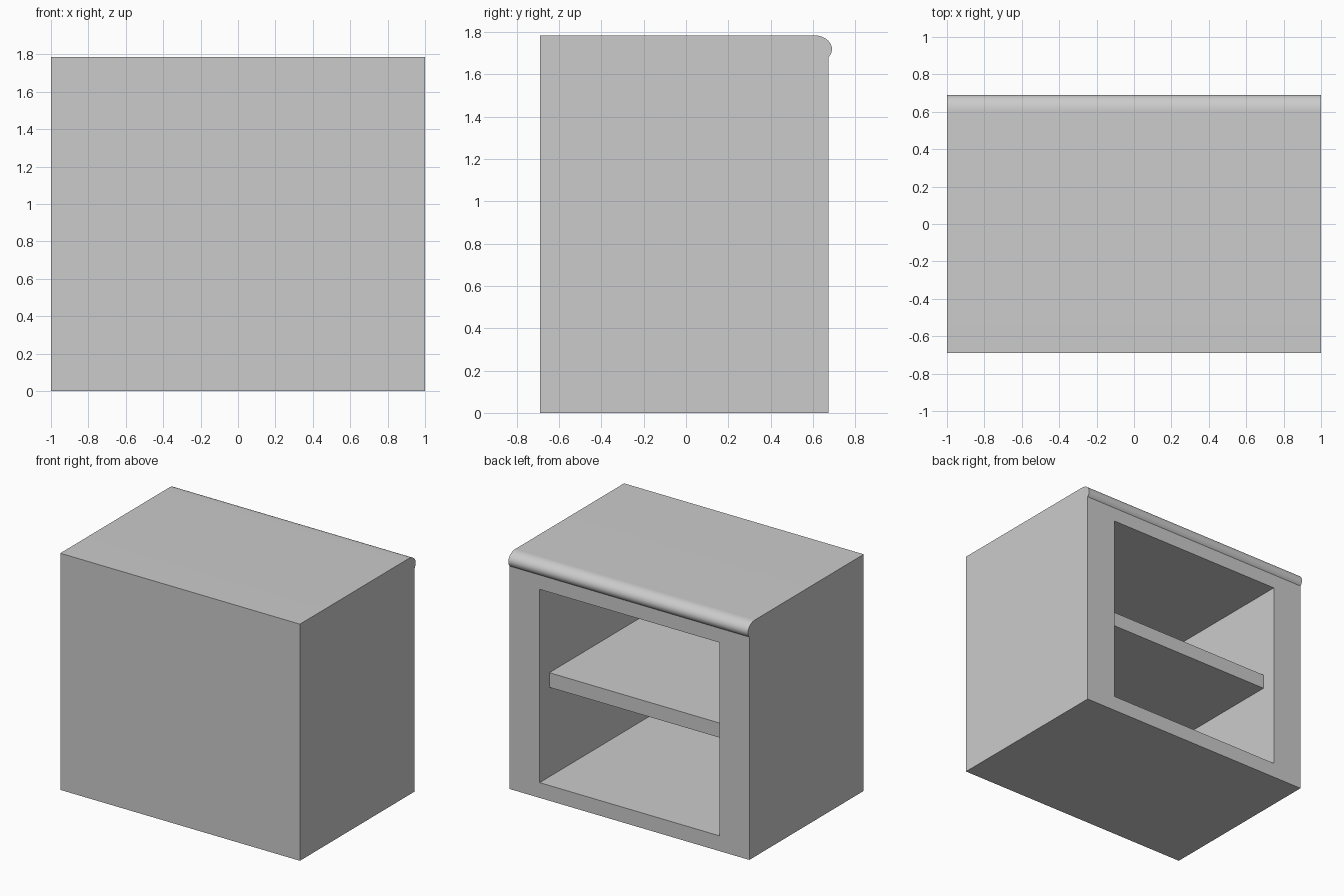
import bpy, bmesh
from math import sin, cos, radians

if "Cube" in bpy.data.objects:
    bpy.data.objects.remove(bpy.data.objects["Cube"])

# Key sizes
HALF_W, FRONT, BACK, TOP = 1.0, -0.69, 0.673, 1.785
IN_W, IN_FRONT, IN_LOW, IN_HIGH = 0.75, -0.65, 0.115, 1.573


def extrude_profile(name, pts, half_width):
    """Extrude a closed (y, z) profile along x, centred on x = 0."""
    bm = bmesh.new()
    face = bm.faces.new([bm.verts.new((-half_width, y, z)) for y, z in pts])
    ext = bmesh.ops.extrude_face_region(bm, geom=[face])
    verts = [v for v in ext["geom"] if isinstance(v, bmesh.types.BMVert)]
    bmesh.ops.translate(bm, verts=verts, vec=(2 * half_width, 0, 0))
    bmesh.ops.recalc_face_normals(bm, faces=bm.faces)
    mesh = bpy.data.meshes.new(name)
    bm.to_mesh(mesh)
    bm.free()
    obj = bpy.data.objects.new(name, mesh)
    bpy.context.collection.objects.link(obj)
    return obj


def rect(y0, y1, z0, z1):
    return [(y0, z0), (y1, z0), (y1, z1), (y0, z1)]


# Cabinet side profile, with the rounded lip along the top rear edge
lip = []
for i in range(25):
    a = radians(-36.9 + i * 126.9 / 24)
    lip.append((0.605 + 0.085 * cos(a), 1.72 + 0.065 * sin(a)))
profile = [(FRONT, 0), (BACK, 0)] + lip + [(FRONT, TOP)]
cabinet = extrude_profile("cabinet", profile, HALF_W)

# Hollow compartment opening to the rear
cutter = extrude_profile("compartment_cutter", rect(IN_FRONT, 1.0, IN_LOW, IN_HIGH), IN_W)
cutter.hide_render = True
mod = cabinet.modifiers.new("compartment", "BOOLEAN")
mod.operation = "DIFFERENCE"
mod.solver = "EXACT"
mod.object = cutter
bpy.context.view_layer.objects.active = cabinet
cabinet.select_set(True)
bpy.ops.object.modifier_apply(modifier=mod.name)
bpy.data.objects.remove(cutter)
bpy.ops.object.shade_smooth_by_angle(angle=radians(30))

# Shelf set back from the opening
extrude_profile("shelf", rect(IN_FRONT, 0.557, 0.79, 0.90), IN_W)
